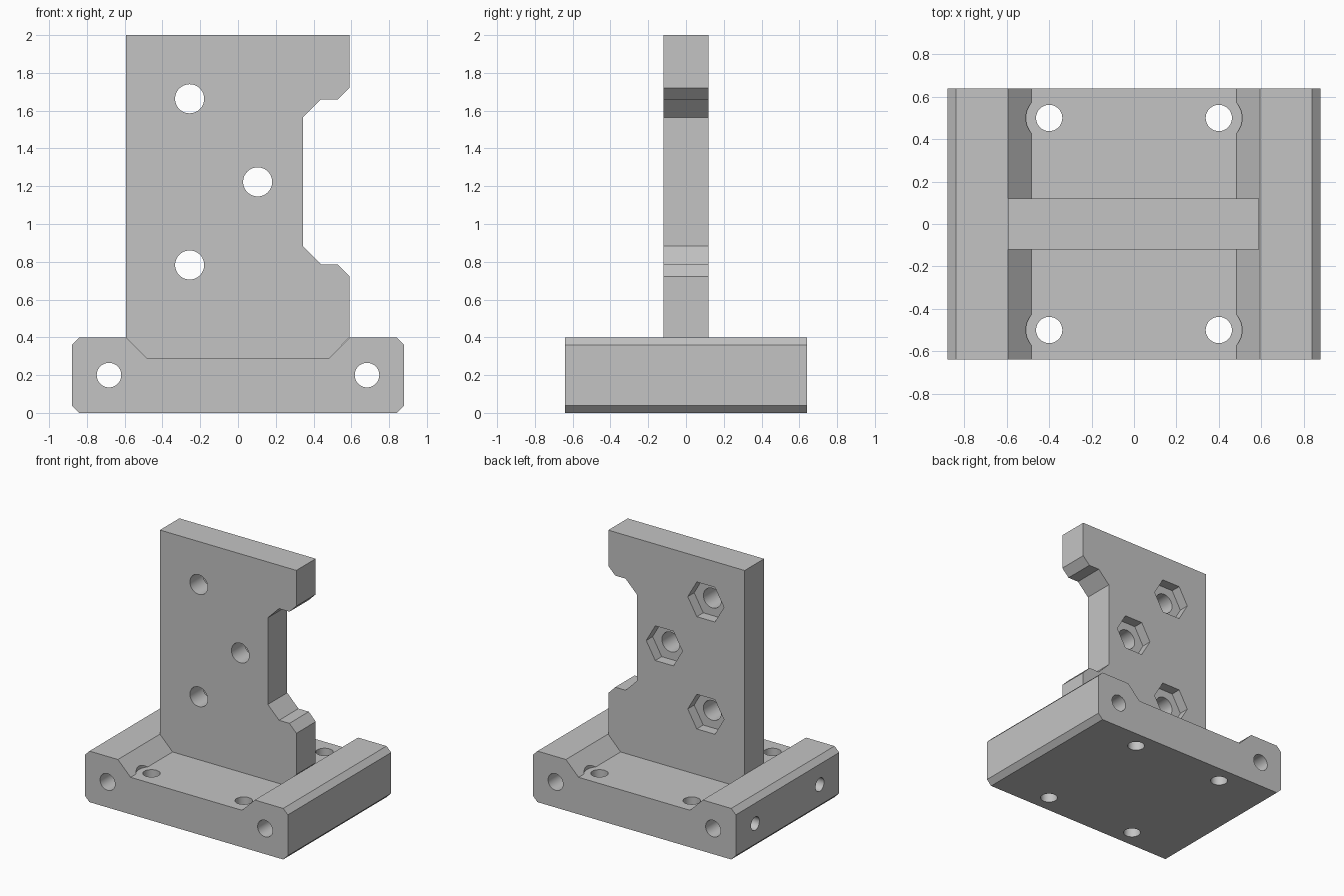
import bpy
import bmesh
from math import cos, sin, pi
from mathutils import Vector

default = bpy.data.objects.get("Cube")
if default:
    bpy.data.objects.remove(default, do_unlink=True)

grey = bpy.data.materials.new("plain grey")
grey.use_nodes = True
COLOUR = (0.55, 0.55, 0.55, 1)
grey.diffuse_color = COLOUR
grey.node_tree.nodes["Principled BSDF"].inputs["Base Color"].default_value = COLOUR


def prism(name, points, axis, start, end):
    """Extrude a 2D outline along an axis; the outline uses the other two axes."""
    bm = bmesh.new()

    def place(p):
        co = list(p)
        co.insert("xyz".index(axis), start)
        return bm.verts.new(co)

    face = bm.faces.new([place(p) for p in points])
    shift = Vector([end - start if a == axis else 0 for a in "xyz"])
    result = bmesh.ops.extrude_face_region(bm, geom=[face], use_keep_orig=True)
    moved = [v for v in result["geom"] if isinstance(v, bmesh.types.BMVert)]
    bmesh.ops.translate(bm, verts=moved, vec=shift)
    bmesh.ops.recalc_face_normals(bm, faces=bm.faces)
    mesh = bpy.data.meshes.new(name)
    bm.to_mesh(mesh)
    bm.free()
    mesh.materials.append(grey)
    obj = bpy.data.objects.new(name, mesh)
    bpy.context.collection.objects.link(obj)
    return obj


def ring(centre, radius, sides=48):
    return [(centre[0] + radius * cos(2 * pi * i / sides),
             centre[1] + radius * sin(2 * pi * i / sides)) for i in range(sides)]


def cut(part, centre, radius, axis, start, end, sides=48):
    """Subtract a round or hexagonal hole from a part."""
    cutter = prism("hole_cutter", ring(centre, radius, sides), axis, start, end)
    cutter.hide_render = True
    mod = part.modifiers.new("hole", "BOOLEAN")
    mod.operation = "DIFFERENCE"
    mod.solver = "EXACT"
    mod.object = cutter
    bpy.context.view_layer.objects.active = part
    bpy.ops.object.modifier_apply(modifier=mod.name)
    bpy.data.objects.remove(cutter, do_unlink=True)


# Base block with a sloped channel and chamfered long edges
half = [(0.84, 0), (0.88, 0.04), (0.88, 0.36), (0.84, 0.40),
        (0.593, 0.40), (0.483, 0.29)]
base = prism("base_block", half + [(-x, z) for x, z in reversed(half)], "y", -0.64, 0.64)

for side in (-1, 1):
    # Long holes through both rails
    cut(base, (side * 0.683, 0.20), 0.065, "y", -0.8, 0.8)
    # Clamping screw holes in the right rail
    cut(base, (side * 0.40, 0.20), 0.052, "x", -1, -0.683, 32)
    # Mounting holes with head clearance in the channel slopes
    for end in (-1, 1):
        centre = (side * 0.40, end * 0.50)
        cut(base, centre, 0.062, "z", -0.1, 0.5)
        cut(base, centre, 0.11, "z", 0.29, 0.5)

# Upright plate with a notch in its left edge
plate = prism("upright_plate", [
    (-0.593, 0.40), (-0.593, 2), (0.59, 2), (0.59, 1.72), (0.53, 1.66),
    (0.44, 1.66), (0.343, 1.563), (0.343, 0.883), (0.44, 0.785),
    (0.53, 0.785), (0.59, 0.723), (0.59, 0.40), (0.483, 0.29),
    (-0.483, 0.29)], "y", -0.12, 0.12)

# Bolt holes with hexagonal nut pockets at the back
for centre in ((-0.256, 1.663), (0.104, 1.223), (-0.256, 0.783)):
    cut(plate, centre, 0.077, "y", -0.3, 0.3)
    cut(plate, centre, 0.157, "y", 0.04, 0.3, 6)

# Smooth hole walls, crisp edges
for part in (base, plate):
    bpy.ops.object.select_all(action="DESELECT")
    part.select_set(True)
    bpy.context.view_layer.objects.active = part
    bpy.ops.object.shade_smooth_by_angle()
